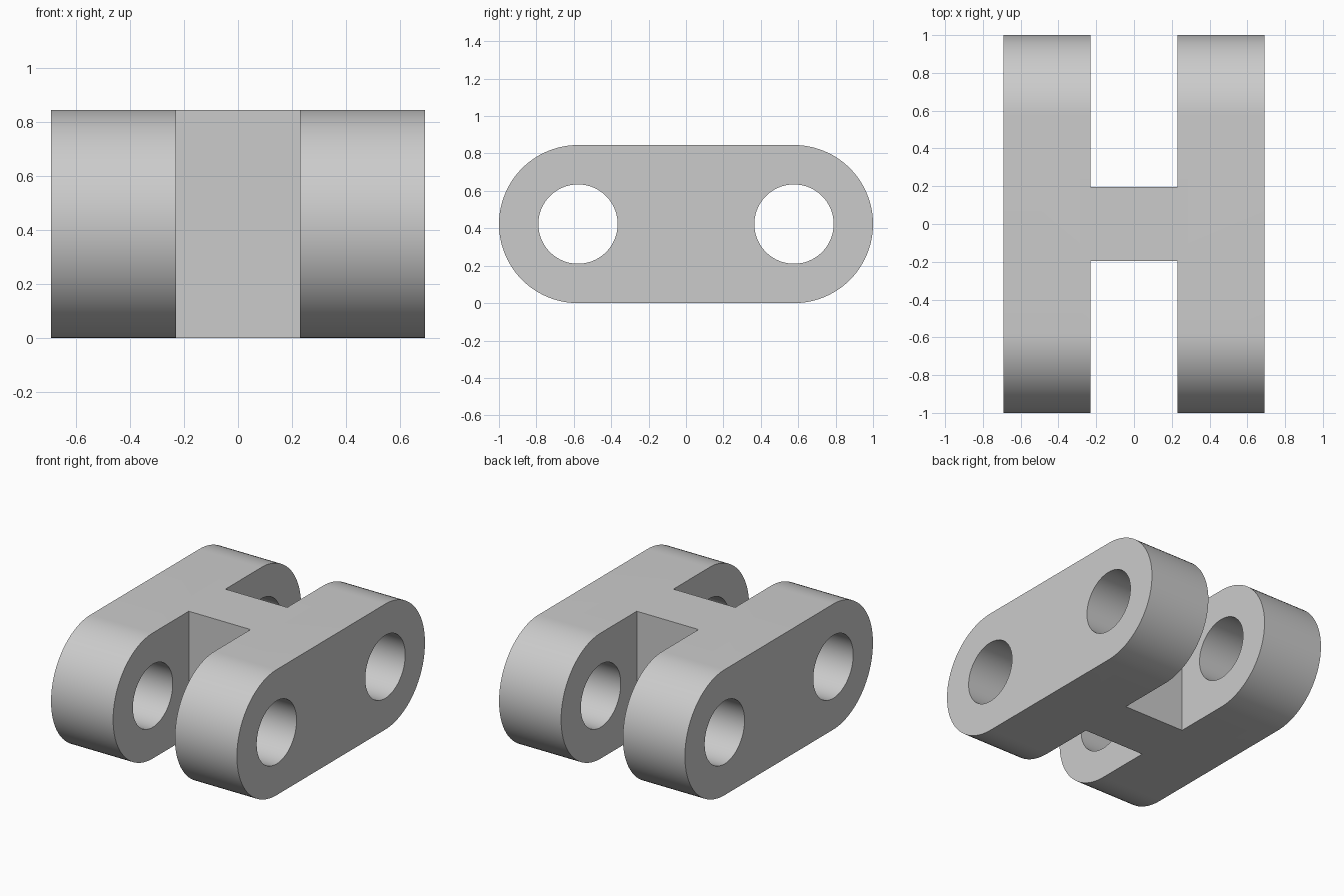
import bpy, bmesh, math
from mathutils import Matrix, Vector

cube = bpy.data.objects.get("Cube")
if cube:
    bpy.data.objects.remove(cube, do_unlink=True)

HEIGHT = 0.845
R = HEIGHT / 2            # end radius
HOLE_R = 0.212
PIN_Y = 1 - R             # pin hole centre
HALF_W = 0.692            # outer half width
SLOT = 0.23               # inner half gap
WEB = 0.195               # half thickness of the middle web
ARC = 48

metal = bpy.data.materials.new("light grey")
metal.use_nodes = True
grey = (0.6, 0.6, 0.6, 1)
metal.diffuse_color = grey
metal.node_tree.nodes["Principled BSDF"].inputs["Base Color"].default_value = grey


def add_object(name, bm):
    bmesh.ops.recalc_face_normals(bm, faces=bm.faces[:])
    mesh = bpy.data.meshes.new(name)
    bm.to_mesh(mesh)
    bm.free()
    obj = bpy.data.objects.new(name, mesh)
    bpy.context.collection.objects.link(obj)
    mesh.materials.append(metal)
    return obj


# Rounded bar, extruded across the full width
bm = bmesh.new()
outline = []
for side in (1, -1):
    for i in range(ARC + 1):
        a = side * math.pi / 2 - math.pi * i / ARC
        outline.append(bm.verts.new((-HALF_W, side * PIN_Y + R * math.cos(a),
                                     R + R * math.sin(a))))
profile = bm.faces.new(outline)
ext = bmesh.ops.extrude_face_region(bm, geom=[profile], use_keep_orig=True)
new_verts = [g for g in ext["geom"] if isinstance(g, bmesh.types.BMVert)]
bmesh.ops.translate(bm, verts=new_verts, vec=(2 * HALF_W, 0, 0))
link = add_object("link_body", bm)

# Cutters for the end slots and the pin holes
cutters = []
for side, label in ((-1, "front"), (1, "back")):
    bm = bmesh.new()
    depth = 1.2 - WEB
    bmesh.ops.create_cube(bm, size=1, matrix=Matrix.Translation(
        (0, side * (WEB + depth / 2), R)) @ Matrix.Diagonal((2 * SLOT, depth, 2, 1)))
    cutters.append(add_object(label + "_slot_cutter", bm))
    bm = bmesh.new()
    bmesh.ops.create_cone(bm, cap_ends=True, segments=2 * ARC, radius1=HOLE_R,
                          radius2=HOLE_R, depth=2,
                          matrix=Matrix.Translation((0, side * PIN_Y, R))
                          @ Matrix.Rotation(math.pi / 2, 4, "Y"))
    cutters.append(add_object(label + "_hole_cutter", bm))

bpy.ops.object.select_all(action="DESELECT")
link.select_set(True)
bpy.context.view_layer.objects.active = link
for cutter in cutters:
    mod = link.modifiers.new(cutter.name, "BOOLEAN")
    mod.operation = "DIFFERENCE"
    mod.solver = "EXACT"
    mod.object = cutter
    cutter.hide_render = True
    bpy.ops.object.modifier_apply(modifier=mod.name)
    bpy.data.objects.remove(cutter, do_unlink=True)

bpy.ops.object.shade_smooth_by_angle(angle=math.radians(30))
